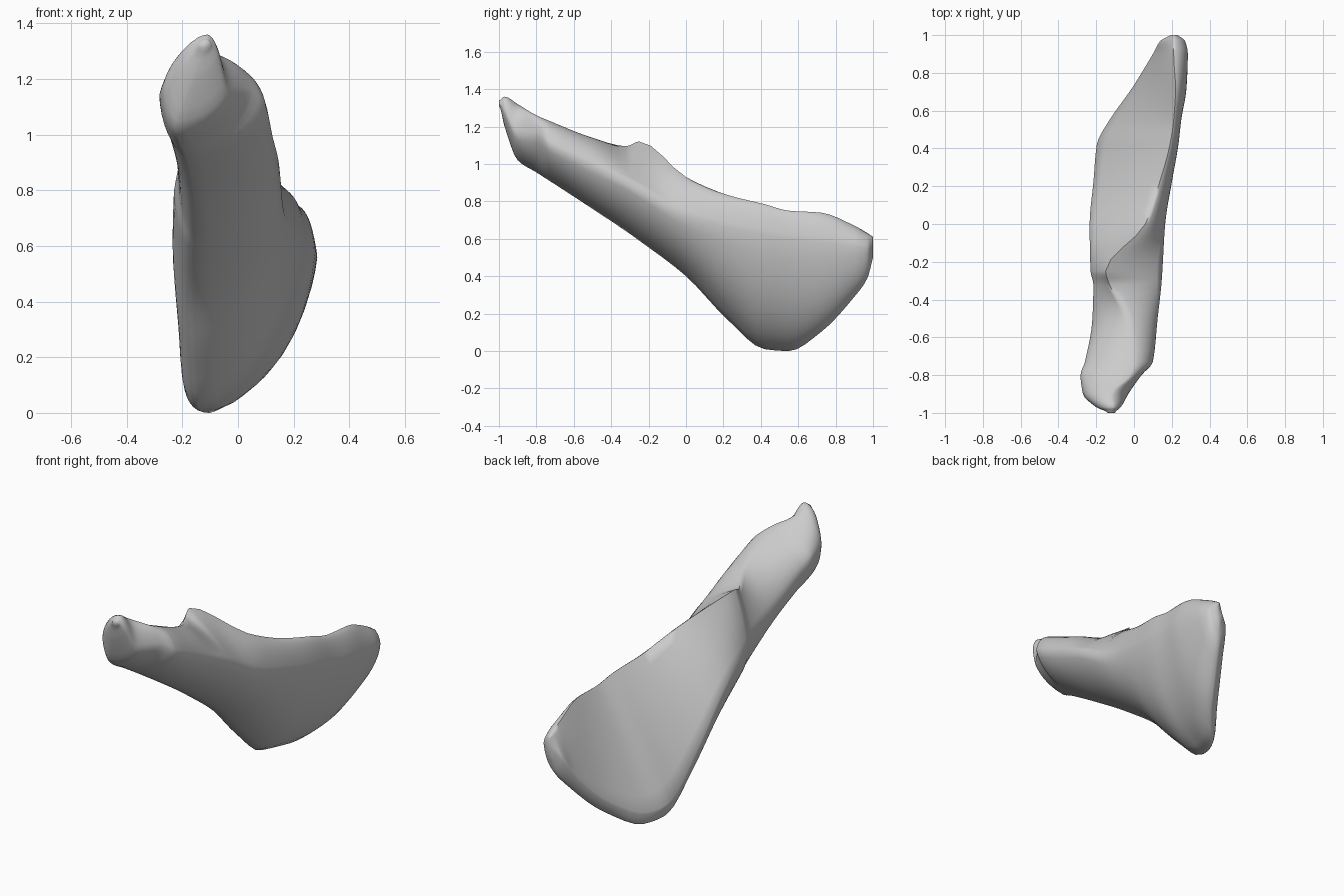
import bpy, bmesh, math

if "Cube" in bpy.data.objects:
    bpy.data.objects.remove(bpy.data.objects["Cube"])

# Key cross-sections along y: y, then (x, z) of lowest, rightmost, highest, leftmost point
SECTIONS = [
    (-1.00, -.12, 1.31, -.10, 1.325, -.115, 1.34, -.14, 1.32),
    (-0.97, -.16, 1.20, -.07, 1.28, -.11, 1.36, -.20, 1.25),
    (-0.90, -.22, 1.02, -.03, 1.15, -.12, 1.32, -.27, 1.16),
    (-0.80, -.20, .955, .04, 1.15, -.02, 1.26, -.283, 1.14),
    (-0.73, -.18, .91, .10, 1.10, .00, 1.23, -.26, 1.08),
    (-0.50, -.16, .76, .125, .99, -.03, 1.14, -.22, .92),
    (-0.32, -.16, .64, .145, .91, -.13, 1.095, -.215, .85),
    (-0.25, -.16, .59, .15, .87, -.15, 1.12, -.23, .80),
    (0.00, -.16, .40, .165, .72, .06, .93, -.235, .60),
    (0.22, -.15, .17, .20, .66, .135, .835, -.215, .32),
    (0.42, -.14, .01, .235, .62, .19, .785, -.197, .12),
    (0.55, -.10, .00, .25, .60, .21, .75, -.13, .08),
    (0.72, .04, .10, .278, .58, .22, .74, -.01, .17),
    (0.90, .15, .29, .285, .56, .21, .67, .10, .37),
    (0.97, .19, .39, .27, .55, .21, .63, .14, .49),
    (1.00, .21, .50, .23, .57, .21, .61, .195, .55),
]
QUARTER = 8      # points per quarter of a ring
STEPS = 4        # rings between key sections


def slope(k, c):
    """Tangent that never overshoots the key values."""
    if k == 0:
        return 0
    if k == len(SECTIONS) - 1:
        return (SECTIONS[k][c] - SECTIONS[k - 1][c]) / (SECTIONS[k][0] - SECTIONS[k - 1][0])
    a, b, d = SECTIONS[k - 1], SECTIONS[k], SECTIONS[k + 1]
    s, t = (b[c] - a[c]) / (b[0] - a[0]), (d[c] - b[c]) / (d[0] - b[0])
    return 2 * s * t / (s + t) if s * t > 0 else 0


def blend(k, t):
    """Cross-section between key sections k and k + 1."""
    a, b = SECTIONS[k], SECTIONS[k + 1]
    h = b[0] - a[0]
    row = [a[0] + h * t]
    for c in range(1, 9):
        row.append(a[c] * (2*t**3 - 3*t**2 + 1) + b[c] * (3*t**2 - 2*t**3)
                   + h * (slope(k, c) * (t**3 - 2*t**2 + t) + slope(k + 1, c) * (t**3 - t**2)))
    return row


def ring(row):
    """Four arcs; the upper left flattens into the broad facet, the upper right dips beside the knob."""
    y = row[0]
    keys = [(row[i], row[i + 1]) for i in (1, 3, 5, 7)]
    flat = min(1, max(0, (y + .7) / .5))
    dip = math.exp(-((y + .2) / .2) ** 2)
    fullness = (.72, .8 - .6 * dip, .9 - .75 * flat, .85)
    pts = []
    for q in range(4):
        p, n, f = keys[q], keys[(q + 1) % 4], fullness[q]
        for i in range(QUARTER):
            u = i / QUARTER
            s, c = math.sin(u * math.pi / 2), 1 - math.cos(u * math.pi / 2)
            fx, fz = (s, c) if q % 2 == 0 else (c, s)
            fx, fz = f * fx + (1 - f) * u, f * fz + (1 - f) * u
            pts.append((p[0] + (n[0] - p[0]) * fx, y, p[1] + (n[1] - p[1]) * fz))
    return pts


# Bone body: loft through all rings
rows = [blend(k, s / STEPS) for k in range(len(SECTIONS) - 1) for s in range(STEPS)]
rows.append(list(SECTIONS[-1]))
bm = bmesh.new()
rings = [[bm.verts.new(p) for p in ring(r)] for r in rows]
for a, b in zip(rings, rings[1:]):
    for i in range(len(a)):
        j = (i + 1) % len(a)
        bm.faces.new((a[i], a[j], b[j], b[i]))
bm.faces.new(rings[0])
bm.faces.new(rings[-1])
bmesh.ops.recalc_face_normals(bm, faces=bm.faces)
mesh = bpy.data.meshes.new("bone_fragment")
bm.to_mesh(mesh)
bm.free()
bone = bpy.data.objects.new("bone_fragment", mesh)
bpy.context.collection.objects.link(bone)

# Smooth surface
bpy.context.view_layer.objects.active = bone
bone.select_set(True)
bpy.ops.object.shade_smooth_by_angle(angle=math.radians(75))
